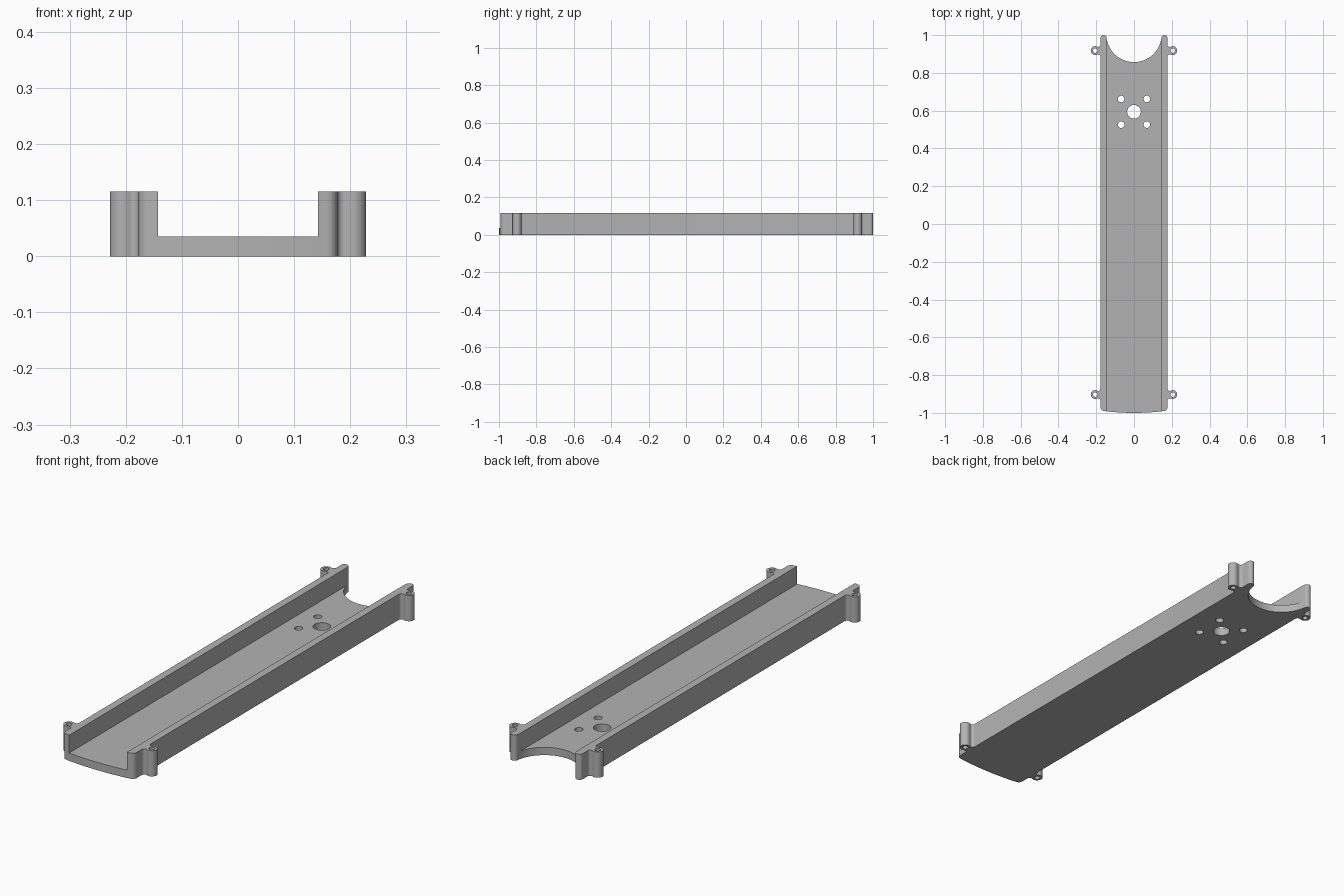
import bpy, bmesh
from math import sin, cos, pi, sqrt, atan2

if "Cube" in bpy.data.objects:
    bpy.data.objects.remove(bpy.data.objects["Cube"], do_unlink=True)

HEIGHT, FLOOR = 0.115, 0.035
HALF_W, INNER_W = 0.177, 0.143
EAR_X, EAR_R, EAR_HOLE, FILLET = 0.205, 0.0235, 0.012, 0.012
EAR_YS = (-0.903, 0.918)


def arc(cx, cy, r, a0, a1, n):
    return [(cx + r * cos(a0 + (a1 - a0) * i / n),
             cy + r * sin(a0 + (a1 - a0) * i / n)) for i in range(n + 1)]


def ear(y):
    """Round screw lug blended into the side wall by two fillets."""
    fx = HALF_W + FILLET
    dy = sqrt((EAR_R + FILLET) ** 2 - (EAR_X - fx) ** 2)
    a = atan2(dy, EAR_X - fx)
    return (arc(fx, y - dy, FILLET, pi, a, 8)
            + arc(EAR_X, y, EAR_R, a - pi, pi - a, 24)[1:-1]
            + arc(fx, y + dy, FILLET, -a, -pi, 8))


def prism(name, points, z0, z1):
    bm = bmesh.new()
    face = bm.faces.new([bm.verts.new((x, y, z0)) for x, y in points])
    top = bmesh.ops.extrude_face_region(bm, geom=[face])["geom"]
    bmesh.ops.translate(bm, vec=(0, 0, z1 - z0),
                        verts=[v for v in top if isinstance(v, bmesh.types.BMVert)])
    bmesh.ops.recalc_face_normals(bm, faces=bm.faces)
    mesh = bpy.data.meshes.new(name)
    bm.to_mesh(mesh)
    bm.free()
    obj = bpy.data.objects.new(name, mesh)
    bpy.context.collection.objects.link(obj)
    return obj


# Right half of the outline: bowed front, corner, lugs, rounded tip, back scoop
half = [(x, -1 + 0.012 * (x / HALF_W) ** 2)
        for x in [0.157 * i / 12 for i in range(12)]]
half += arc(HALF_W - 0.02, -0.97, 0.02, -pi / 2, 0, 8)
for y in EAR_YS:
    half += ear(y)
half += arc(HALF_W - 0.016, 0.984, 0.016, 0, pi, 14)
half += arc(0, 1.003, 0.146, -0.13, -pi / 2, 24)[1:]
outline = half + [(-x, y) for x, y in reversed(half[1:-1])]
tray = prism("channel_tray", outline, 0, HEIGHT)

# Channel, lug holes and mounting hole pattern
w = INNER_W
cutters = [prism("channel_cutter", [(-w, -1.1), (w, -1.1), (w, 1.1), (-w, 1.1)],
                 FLOOR, HEIGHT + 0.1)]
holes = [(0, 0.594, 0.036, 40)]
for s in (-1, 1):
    holes += [(s * 0.068, 0.594 + t * 0.068, 0.0175, 28) for t in (-1, 1)]
    holes += [(s * EAR_X, y, EAR_HOLE, 24) for y in EAR_YS]
for x, y, r, n in holes:
    cutters.append(prism("hole_cutter", arc(x, y, r, 0, 2 * pi, n)[:-1],
                         -0.1, HEIGHT + 0.2))

bpy.ops.object.select_all(action='DESELECT')
bpy.context.view_layer.objects.active = tray
tray.select_set(True)
for cutter in cutters:
    cutter.hide_render = True
    mod = tray.modifiers.new("cut", 'BOOLEAN')
    mod.operation, mod.solver, mod.object = 'DIFFERENCE', 'EXACT', cutter
    bpy.ops.object.modifier_apply(modifier=mod.name)
    bpy.data.objects.remove(cutter, do_unlink=True)

# Single grey plastic
grey = bpy.data.materials.new("plain_grey")
grey.use_nodes = True
colour = (0.45, 0.45, 0.45, 1)
grey.diffuse_color = colour
grey.node_tree.nodes["Principled BSDF"].inputs["Base Color"].default_value = colour
tray.data.materials.clear()
tray.data.materials.append(grey)
bpy.ops.object.shade_smooth_by_angle(angle=pi / 6)
